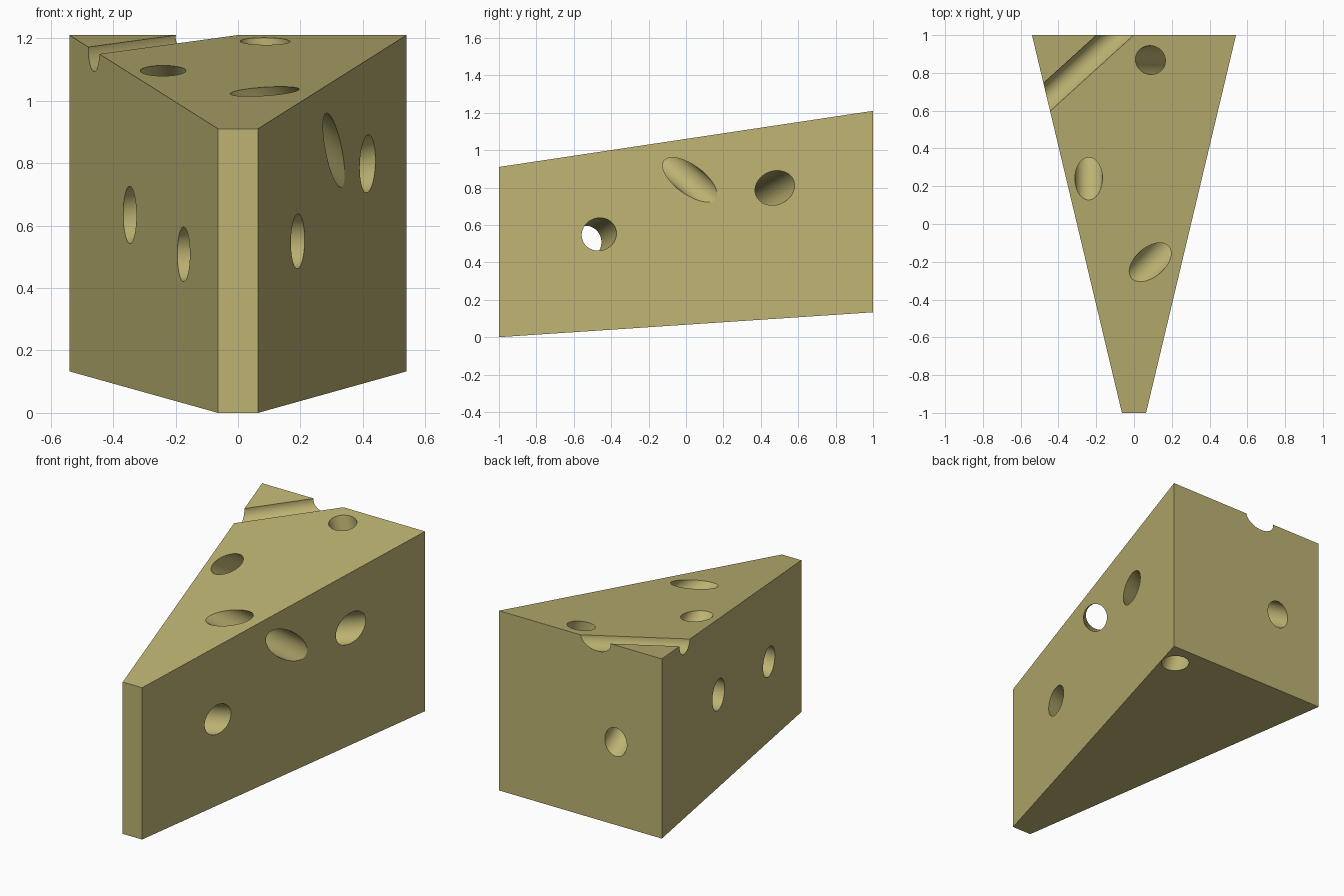
import bpy, bmesh, math
from mathutils import Vector

if "Cube" in bpy.data.objects:
    bpy.data.objects.remove(bpy.data.objects["Cube"])

# Wedge body: narrow front end, wide back end, sloping top and bottom
bm = bmesh.new()
rings = []
for y, hw, z0, z1 in ((-1, 0.064, 0.0, 0.91), (1, 0.54, 0.133, 1.21)):
    rings.append([bm.verts.new(p) for p in
                  ((-hw, y, z0), (hw, y, z0), (hw, y, z1), (-hw, y, z1))])
front, back = rings
bm.faces.new(front)
bm.faces.new(back[::-1])
for i in range(4):
    j = (i + 1) % 4
    bm.faces.new((front[i], back[i], back[j], front[j]))
bmesh.ops.recalc_face_normals(bm, faces=bm.faces)
mesh = bpy.data.meshes.new("cheese_wedge")
bm.to_mesh(mesh)
bm.free()
wedge = bpy.data.objects.new("cheese_wedge", mesh)
bpy.context.collection.objects.link(wedge)

mat = bpy.data.materials.new("cheese")
mat.diffuse_color = (0.51, 0.45, 0.17, 1)
mat.use_nodes = True
mat.node_tree.nodes["Principled BSDF"].inputs["Base Color"].default_value = mat.diffuse_color
mesh.materials.append(mat)


def drill(name, a, b, r, extra=0.2):
    """Cut a round tunnel whose axis runs between two surface points."""
    a, b = Vector(a), Vector(b)
    d = b - a
    bpy.ops.mesh.primitive_cylinder_add(
        vertices=64, radius=r, depth=d.length + 2 * extra, location=(a + b) / 2,
        rotation=d.to_track_quat('Z', 'Y').to_euler())
    cutter = bpy.context.object
    cutter.name = name
    cutter.hide_render = True
    cutter.data.materials.append(mat)
    bpy.context.view_layer.objects.active = wedge
    mod = wedge.modifiers.new(name, 'BOOLEAN')
    mod.operation = 'DIFFERENCE'
    mod.solver = 'EXACT'
    mod.object = cutter
    bpy.ops.object.modifier_apply(modifier=mod.name)
    bpy.data.objects.remove(cutter, do_unlink=True)


# Tunnels through the cheese
drill("front_tunnel", (0.19, -0.465, 0.55), (-0.175, -0.537, 0.508), 0.087)
drill("middle_tunnel", (0.415, 0.475, 0.798), (-0.347, 0.187, 0.634), 0.09)
drill("top_to_side_tunnel", (0.085, -0.203, 1.03), (0.306, 0.02, 0.842), 0.078)
drill("top_to_back_tunnel", (-0.24, 0.24, 1.096), (-0.235, 1, 0.63), 0.073)
drill("top_to_bottom_tunnel", (0.087, 0.868, 1.19), (0.42, 0.866, 0.124), 0.076)
# Open groove across the back corner of the top
drill("corner_groove", (-0.463, 0.67, 1.161), (-0.1, 1, 1.21), 0.067)

bpy.ops.object.select_all(action='DESELECT')
wedge.select_set(True)
bpy.context.view_layer.objects.active = wedge
bpy.ops.object.shade_smooth_by_angle(angle=math.radians(25))
